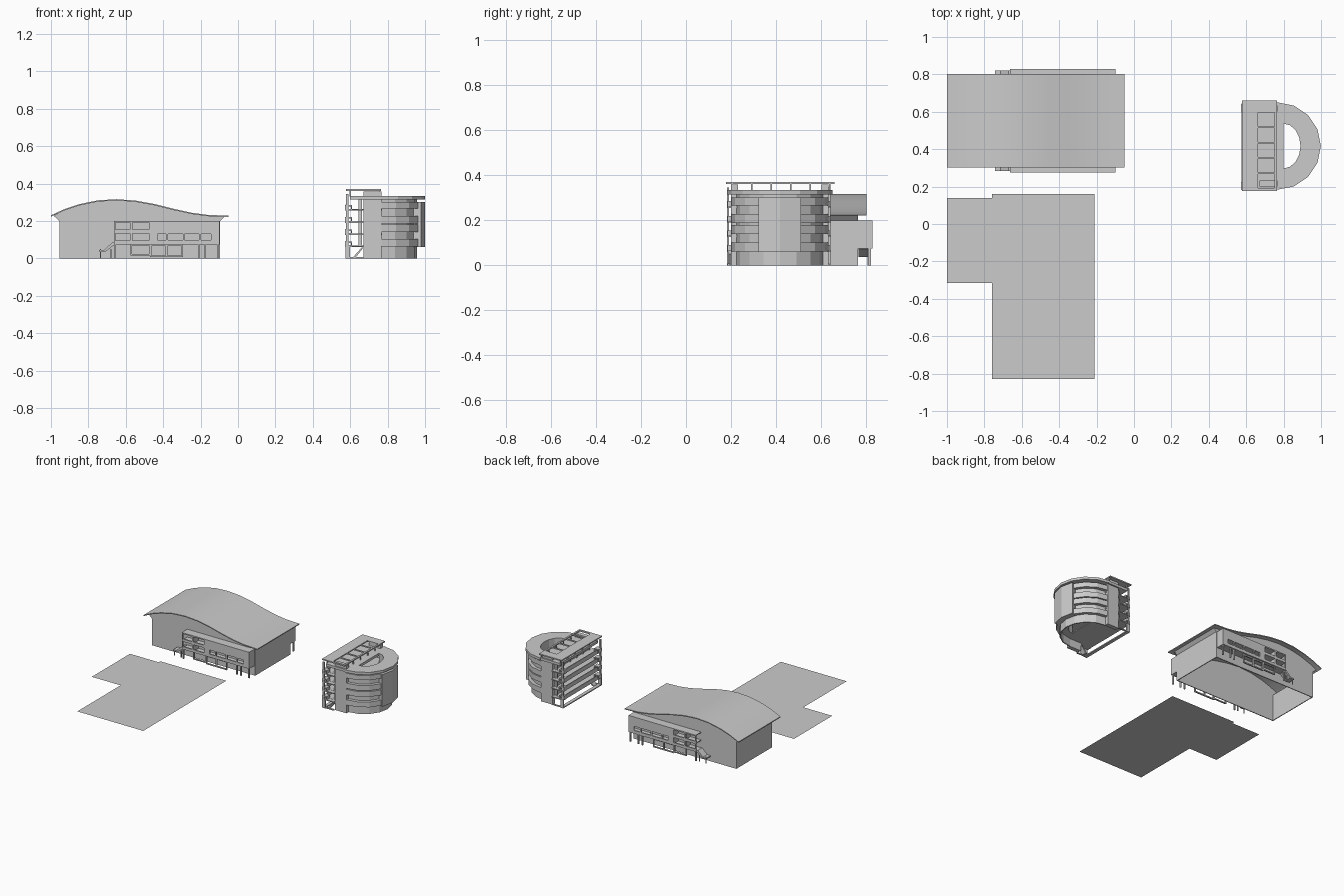
import bpy, bmesh, math

if "Cube" in bpy.data.objects:
    bpy.data.objects.remove(bpy.data.objects["Cube"])

def finish(name, bm):
    bmesh.ops.recalc_face_normals(bm, faces=bm.faces[:])
    me = bpy.data.meshes.new(name)
    bm.to_mesh(me)
    bm.free()
    ob = bpy.data.objects.new(name, me)
    bpy.context.collection.objects.link(ob)
    return ob

def place(axis, u, v, w):
    return (u, w, v) if axis == 'Y' else (u, v, w)

def extrude_faces(name, polys, axis, a, b, close=True):
    """Flat polygons joined, then extruded along the axis from a to b."""
    bm = bmesh.new()
    for poly in polys:
        bm.faces.new([bm.verts.new(place(axis, u, v, a)) for u, v in poly])
    bmesh.ops.remove_doubles(bm, verts=bm.verts[:], dist=1e-5)
    if close:
        base = bm.faces[:]
        top = bmesh.ops.extrude_face_region(bm, geom=base, use_keep_orig=True)['geom']
        d = place(axis, 0, 0, b - a)
        bmesh.ops.translate(bm, vec=d, verts=[g for g in top if isinstance(g, bmesh.types.BMVert)])
    return finish(name, bm)

def box(name, x0, x1, y0, y1, z0, z1):
    return extrude_faces(name, [[(x0, y0), (x1, y0), (x1, y1), (x0, y1)]], 'Z', z0, z1)

def panel(name, u0, u1, v0, v1, holes, axis, a, b):
    """Rectangular panel with rectangular holes (u0, u1, v0, v1)."""
    us = sorted({u0, u1, *[h[0] for h in holes], *[h[1] for h in holes]})
    vs = sorted({v0, v1, *[h[2] for h in holes], *[h[3] for h in holes]})
    cells = []
    for p, q in zip(us, us[1:]):
        for r, s in zip(vs, vs[1:]):
            cu, cv = (p + q) / 2, (r + s) / 2
            if not any(h[0] < cu < h[1] and h[2] < cv < h[3] for h in holes):
                cells.append([(p, r), (q, r), (q, s), (p, s)])
    return extrude_faces(name, cells, axis, a, b)

# ground plates
extrude_faces("paving", [[(-1, -.315), (-.76, -.315), (-.76, .14), (-1, .14)],
                         [(-.76, -.83), (-.21, -.83), (-.21, .16), (-.76, .16)]], 'Z', 0, 0, False)

# hall roof with wavy profile
ROOF = [(-1, .23), (-.93, .262), (-.85, .289), (-.75, .31), (-.65, .316), (-.55, .309),
        (-.45, .291), (-.35, .266), (-.25, .244), (-.16, .232), (-.05, .228)]
quads = [[p, q, (q[0], q[1] - .007), (p[0], p[1] - .007)] for p, q in zip(ROOF, ROOF[1:])]
roof = extrude_faces("hall_roof", quads, 'Y', .302, .802)
bpy.context.view_layer.objects.active = roof
roof.select_set(True)
bpy.ops.object.shade_smooth_by_angle(angle=math.radians(30))

# hall gable walls following the roof, and flared end walls
YM = .552
wall = [(-.955, 0), (-.095, 0), (-.095, .2), (-.07, .224)]
wall += [(x, z - .006) for x, z in reversed(ROOF[1:-1])] + [(-.985, .228), (-.955, .2)]
for side, s in (("front", -1), ("back", 1)):
    extrude_faces(f"hall_{side}_wall", [wall], 'Y', YM + s * .212, YM + s * .206)
for side, x, xt, t in (("left", -.955, -.985, .006), ("right", -.095, -.07, -.006)):
    extrude_faces(f"hall_{side}_wall", [[(x, 0), (x + t, 0), (x + t, .2), (x, .2)],
                  [(x, .2), (x + t, .2), (xt + t, .227), (xt, .227)]], 'Y', YM - .212, YM + .212)

# window bays on both long sides
for side, s in (("front", -1), ("back", 1)):
    def yb(d0, d1):
        return sorted((YM + s * d0, YM + s * d1))
    upper = [(-.655, -.578, z, z + .038) for z in (.095, .153)]
    upper += [(-.565, -.475, z, z + .038) for z in (.095, .153)]
    upper += [(a, b, .098, .13) for a, b in
              ((-.43, -.385), (-.375, -.295), (-.285, -.208), (-.198, -.145))]
    panel(f"{side}_bay", -.662, -.1, .075, .2, upper, 'Y', *yb(.267, .277))
    for z in (.075, .135, .194):
        box(f"{side}_bay_slab", -.662, -.1, *yb(.21, .27), z, z + .006)
    box(f"{side}_bay_end", -.106, -.1, *yb(.21, .27), .075, .2)
    for x in (-.572, -.472):
        box(f"{side}_bay_divider", x, x + .006, *yb(.21, .268), .075, .2)
    # ground floor frames and posts
    panel(f"{side}_ground_frame", -.47, -.295, .008, .076,
          [(-.462, -.388, .016, .066), (-.378, -.303, .016, .066)], 'Y', *yb(.255, .265))
    panel(f"{side}_lower_window", -.575, -.468, .015, .076, [(-.567, -.476, .022, .068)],
          'Y', *yb(.255, .265))
    for x in (-.655, -.21, -.175, -.108):
        box(f"{side}_bay_post", x - .004, x + .004, *yb(.258, .27), 0, .076)
    # outside stair
    steps = [(-.66, .085), (-.672, .085), (-.715, .045), (-.742, .045),
             (-.742, .036), (-.708, .036), (-.66, .073)]
    extrude_faces(f"{side}_stair", [steps], 'Y', *yb(.215, .268))
    for x in (-.735, -.68):
        box(f"{side}_stair_post", x - .003, x + .003, *yb(.255, .262), 0, .05)

# tower helpers: half rings around the straight spine
CX, CY, SEG = .765, .417, 8

def arc(cx, rx, ry, a0, a1, n):
    return [(cx + rx * math.cos(math.radians(a0 + (a1 - a0) * i / n)),
             CY + ry * math.sin(math.radians(a0 + (a1 - a0) * i / n))) for i in range(n + 1)]

def ring(name, outer, inner, z0, z1, spine=False):
    polys = [[outer[i], outer[i + 1], inner[i + 1], inner[i]] for i in range(len(outer) - 1)]
    if spine:
        polys.append([outer[0], inner[0], inner[-1], outer[-1]])
    return extrude_faces(name, polys, 'Z', z0, z1)

def court(grow=0):
    return arc(.80, .09 + grow, .12 + grow, -90, 90, SEG)

def half(r):
    return arc(CX, r, r, -90, 90, SEG)

# drum shell, court wall, floors, roof ring
ring("drum_wall", half(.192), half(.184), 0, .315)
ring("court_wall", court(.006), court(), .06, .315)
for z in (.06, .125, .19, .255):
    ring("drum_floor", half(.188), court(), z, z + .008, True)
ring("tower_roof", half(.234), court(), .315, .334, True)

# parapet bands and the curved centre panel
for z0, z1 in ((.062, .102), (.14, .18), (.187, .227), (.266, .302)):
    for a0, a1 in ((-90, -24), (24, 90)):
        ring("drum_band", arc(CX, .216, .216, a0, a1, 3), arc(CX, .19, .19, a0, a1, 3), z0, z1)
ring("centre_panel", arc(CX, .234, .234, -24, 24, 2), arc(CX, .19, .19, -24, 24, 2), .06, .302)

# spine block: west wall with windows made from bays, roof, end pylons
box("spine_roof", .60, .767, .19, .645, .315, .334)
for z in (.06, .125, .19, .255):
    box("spine_floor", .60, .77, .215, .62, z, z + .008)
    # west balconies with parapets
    box("balcony_slab", .575, .67, .185, .645, z, z + .007)
    box("balcony_parapet", .575, .581, .235, .60, z, z + .032)
    for y in (.185, .60):
        panel("balcony_rail", .572, .61, z, z + .03, [(.578, .604, z + .01, z + .022)],
              'Y', y, y + .04)
box("west_wall", .655, .663, .22, .615, .06, .32)
for i in range(6):
    y = .225 + i * .077
    box("west_mullion", .645, .656, y - .004, y + .004, .06, .32)
for name, y in (("front_pylon", .2), ("back_pylon", .602)):
    box(name, .67, .766, y, y + .032, 0, .358)

# ground floor arcade on the west side
for y in (.187, .637):
    box("arcade_post", .575, .60, y - .005, y + .005, 0, .062)
    box("corner_column", .578, .59, y - .005, y + .005, .06, .345)
box("arcade_sill", .575, .60, .187, .637, 0, .008)
for y in (.185, .629):
    box("arcade_return_sill", .60, .67, y, y + .01, 0, .008)
# entry stair
extrude_faces("entry_stair", [[(.61, .0), (.625, 0), (.665, .05), (.665, .062)]], 'Y', .19, .23)

# roof pergola on posts
holes = [(.662, .752, .192 + i * .0825, .192 + i * .0825 + .0745) for i in range(5)]
panel("pergola", .577, .765, .177, .66, holes, 'Z', .361, .37)
for i in range(6):
    y = .206 + i * .0865
    for x in (.60, .757):
        box("pergola_post", x - .003, x + .003, y - .003, y + .003, .33, .362)
